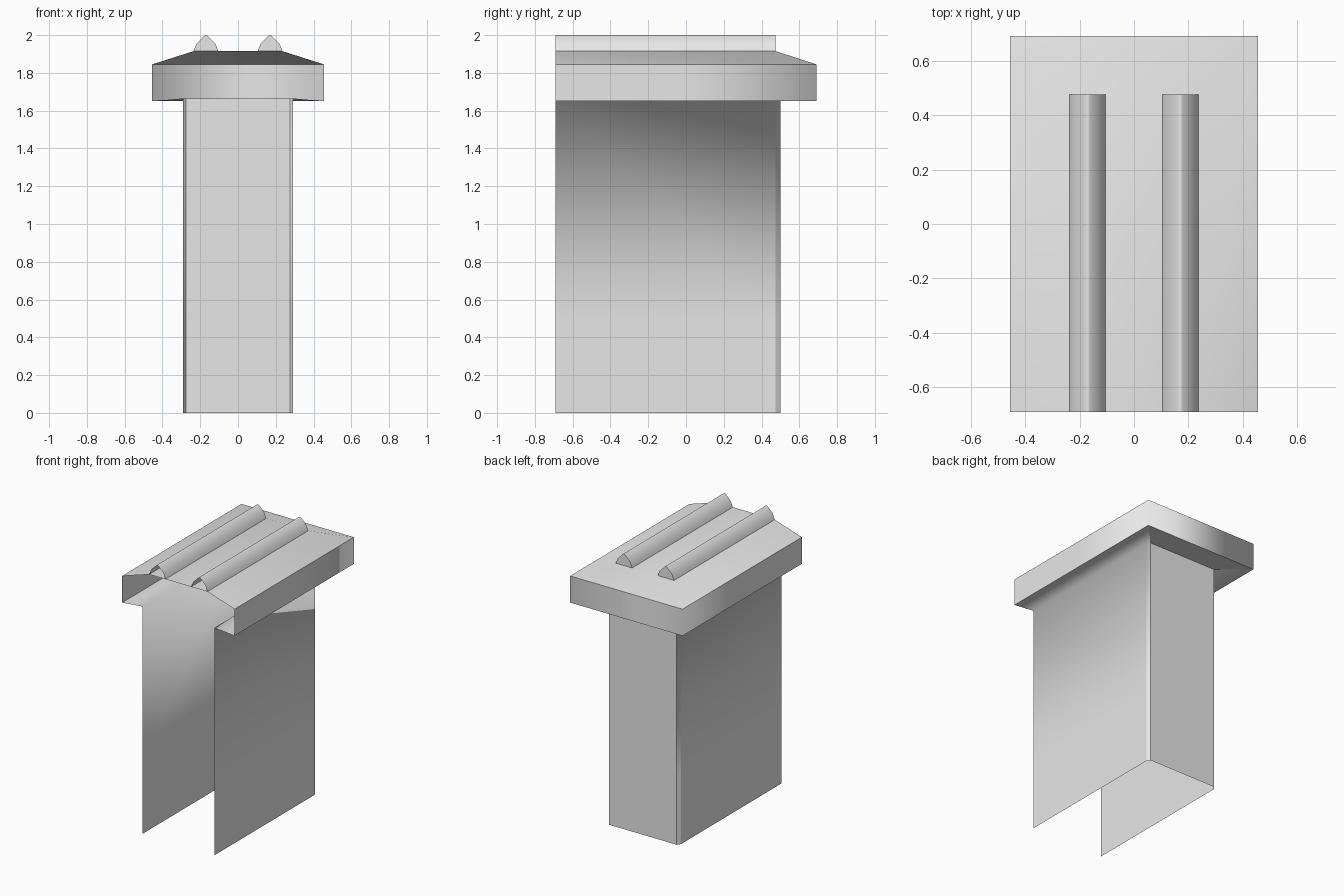
import bpy, bmesh, math

cube = bpy.data.objects.get("Cube")
if cube:
    bpy.data.objects.remove(cube, do_unlink=True)

GREY = (0.8, 0.8, 0.8, 1.0)
mat = bpy.data.materials.new("plain grey")
mat.use_nodes = True
mat.diffuse_color = GREY
mat.node_tree.nodes["Principled BSDF"].inputs["Base Color"].default_value = GREY

FRONT = -0.69


def loft(name, rows, limit, cap=False, sharp=None):
    """Skin an open sheet through matching rows, optionally closing the last row."""
    bm = bmesh.new()
    grid = [[bm.verts.new(p) for p in row] for row in rows]
    for a, b in zip(grid, grid[1:]):
        for i in range(len(a) - 1):
            bm.faces.new((a[i], b[i], b[i + 1], a[i + 1]))
    if cap:
        bm.faces.new(grid[-1][::-1])
    bmesh.ops.remove_doubles(bm, verts=bm.verts[:], dist=0.0005)
    bm.normal_update()
    for f in bm.faces:
        f.smooth = True
    for e in bm.edges:
        hard = sharp is not None and sharp(*e.verts)
        e.smooth = not hard and e.calc_face_angle(0) < math.radians(limit)
    me = bpy.data.meshes.new(name)
    bm.to_mesh(me)
    bm.free()
    me.materials.append(mat)
    ob = bpy.data.objects.new(name, me)
    bpy.context.collection.objects.link(ob)
    return ob


def u_path(half, z):
    """Mirror a run of (x, y) points on the left side into a U open at the front."""
    left = [(-x, y, z) for x, y in half]
    return left + [(-x, y, z) for x, y, z in reversed(left)]


# Thin walls with chamfered back corners, flaring out into the cap underside
wall = [(0.292, FRONT), (0.292, 0.475), (0.275, 0.5)]
flare = [(0.455, FRONT), (0.455, 0.69), (0.455, 0.69)]


def wall_crease(a, b):
    upright = (a.co - b.co).xy.length < 0.001
    return upright or min(a.co.y, b.co.y) > 0.49


loft("walls_and_cap_underside",
     [u_path(wall, 0), u_path(wall, 0.5), u_path(wall, 1.665), u_path(flare, 1.65)],
     100, sharp=wall_crease)

# Upright rim of the cap
rim = [(0.455, FRONT), (0.455, -0.03), (0.455, 0.69)]
loft("cap_rim", [u_path(rim, 1.65), u_path(rim, 1.845)], 100)

# Sloping roof with a flat middle
eaves = [(0.455, FRONT), (0.455, 0.69)]
crown = [(0.235, FRONT), (0.235, 0.475)]
loft("cap_roof", [u_path(eaves, 1.845), u_path(crown, 1.915)], 30, cap=True)

# Two pointed ridges, closed at the back
half_ridge = [(0.066, 1.915), (0.05, 1.955), (0.008, 1.997)]
ridge = half_ridge + [(0, 2.0)] + [(-x, z) for x, z in reversed(half_ridge)]
for side, cx in (("left", 0.17), ("right", -0.17)):
    loft(side + "_roof_ridge",
         [[(cx + x, y, z) for x, z in ridge] for y in (FRONT, 0.475)],
         60, cap=True)
